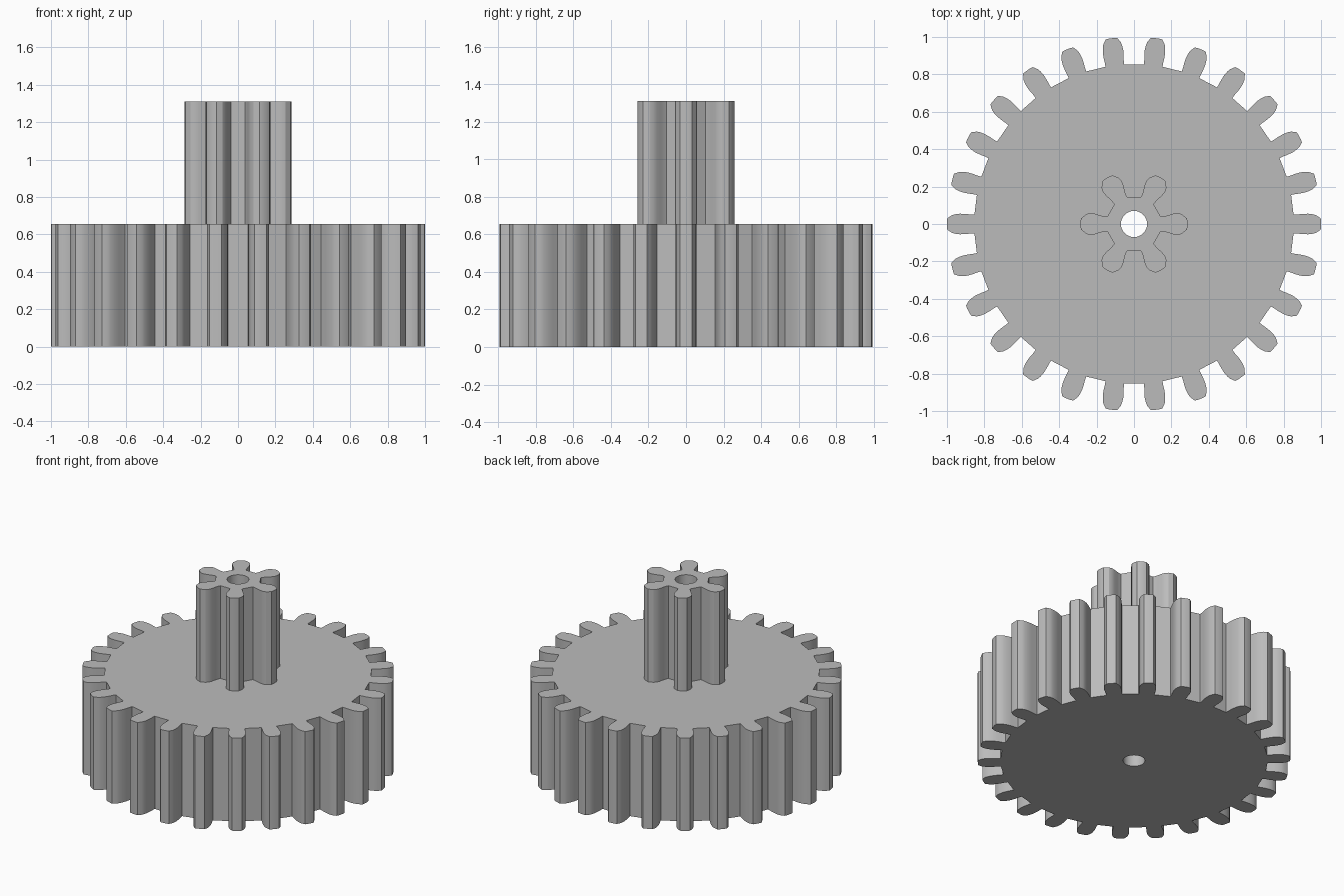
import bpy
import bmesh
from math import cos, sin, pi, radians
from mathutils import Matrix, Vector

if "Cube" in bpy.data.objects:
    bpy.data.objects.remove(bpy.data.objects["Cube"])

grey = bpy.data.materials.new("plain_grey")
grey.use_nodes = True
colour = (0.5, 0.5, 0.5, 1)
grey.diffuse_color = colour
grey.node_tree.nodes["Principled BSDF"].inputs["Base Color"].default_value = colour

BORE = 0.07
THICKNESS = 0.655


def gear(name, teeth, flank, bottom):
    """Extrude a gear outline with a central bore; flank lists (radius, half width)."""
    # One tooth, mirrored about its centre line, then repeated around the axis
    tooth = [Vector((r, -w, 0)) for r, w in flank]
    tooth += [Vector((r, w, 0)) for r, w in reversed(flank)]
    outline = [Matrix.Rotation(2 * pi * i / teeth, 3, "Z") @ p
               for i in range(teeth) for p in tooth]
    bore = [Vector((BORE * cos(2 * pi * i / 48), BORE * sin(2 * pi * i / 48), 0))
            for i in range(48)]

    bm = bmesh.new()
    edges = []
    for loop in (outline, bore):
        verts = [bm.verts.new(p) for p in loop]
        edges += [bm.edges.new((verts[i - 1], verts[i])) for i in range(len(verts))]
    bmesh.ops.triangle_fill(bm, edges=edges, use_beauty=True, normal=(0, 0, 1))
    top = bmesh.ops.extrude_face_region(bm, geom=bm.faces[:], use_keep_orig=True)["geom"]
    bmesh.ops.translate(bm, vec=(0, 0, THICKNESS),
                        verts=[g for g in top if isinstance(g, bmesh.types.BMVert)])
    bmesh.ops.recalc_face_normals(bm, faces=bm.faces[:])

    mesh = bpy.data.meshes.new(name)
    bm.to_mesh(mesh)
    bm.free()
    mesh.materials.append(grey)
    obj = bpy.data.objects.new(name, mesh)
    obj.location.z = bottom
    bpy.context.collection.objects.link(obj)
    bpy.ops.object.select_all(action="DESELECT")
    obj.select_set(True)
    bpy.context.view_layer.objects.active = obj
    bpy.ops.object.shade_smooth_by_angle(angle=radians(25))
    return obj


# Wide lower wheel
gear("large_gear", 26, [(0.853, 0.050), (0.875, 0.051), (0.90, 0.054), (0.93, 0.055),
                        (0.955, 0.052), (0.973, 0.047), (0.998, 0.031), (1.0, 0.015)], 0)

# Narrow pinion standing on the wheel
gear("small_pinion", 6, [(0.143, 0.039), (0.16, 0.041), (0.18, 0.046), (0.21, 0.055),
                         (0.235, 0.058), (0.255, 0.053), (0.282, 0.031), (0.286, 0.015)],
     THICKNESS)
